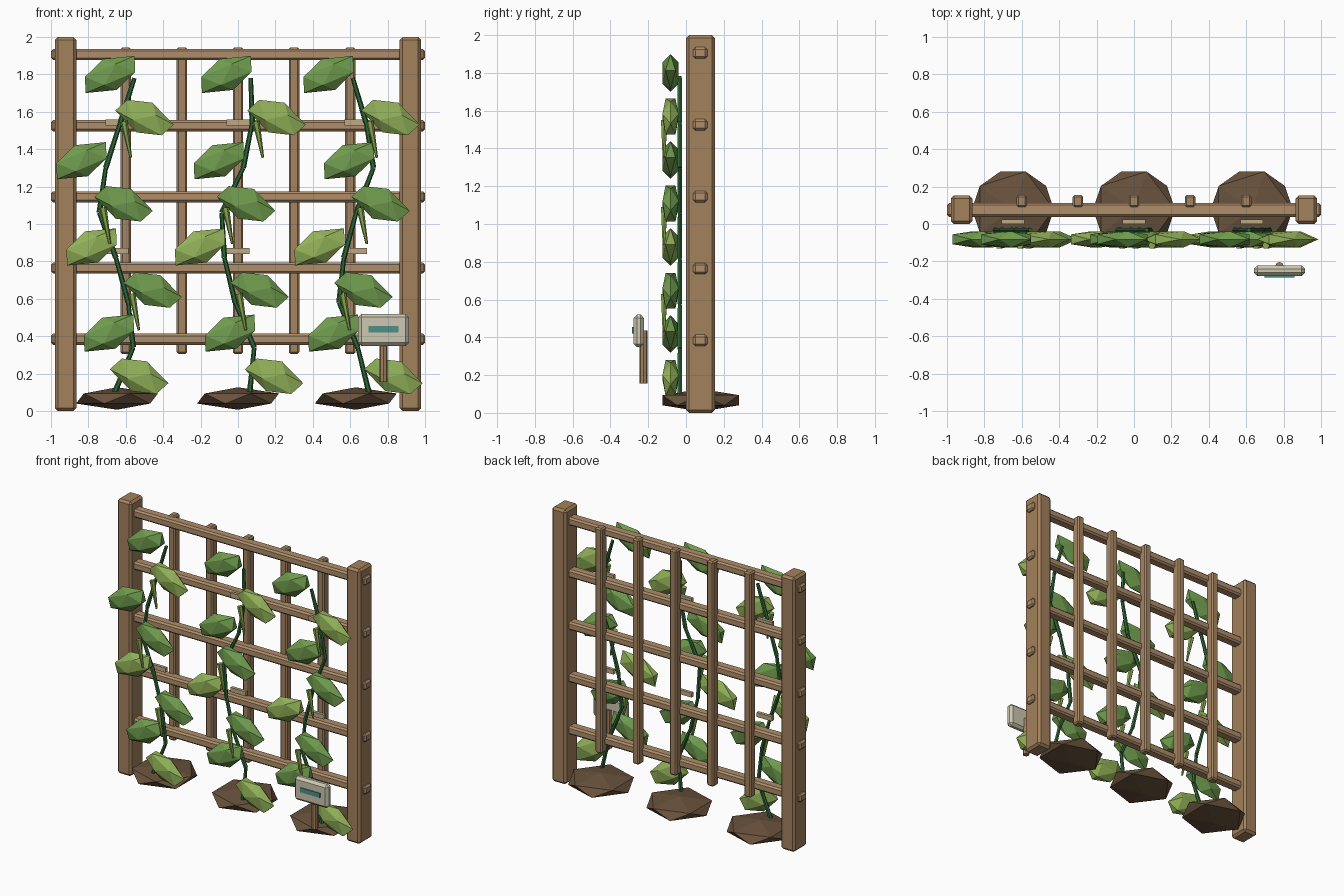
import bpy
from math import radians
from mathutils import Vector

if "Cube" in bpy.data.objects:
    bpy.data.objects.remove(bpy.data.objects["Cube"])


def material(name, rgb):
    m = bpy.data.materials.new(name)
    m.diffuse_color = (*rgb, 1)
    m.use_nodes = True
    m.node_tree.nodes["Principled BSDF"].inputs["Base Color"].default_value = m.diffuse_color
    return m


POST = material("post_wood", (.37, .22, .107))
RAIL = material("rail_wood", (.43, .27, .147))
SLAT = material("slat_wood", (.38, .235, .12))
SOIL = material("soil", (.14, .084, .045))
LEAF = material("leaf_green", (.16, .33, .075))
YOUNG = material("young_leaf_green", (.29, .45, .10))
VINE = material("vine_green", (.03, .14, .04))
POD = material("pod_green", (.25, .39, .075))
TIE = material("tie_tan", (.51, .40, .23))
SIGN = material("sign_cream", (.62, .58, .44))
MARK = material("sign_mark_teal", (.08, .27, .25))


def finish(name, mat):
    ob = bpy.context.object
    ob.name = name
    ob.data.materials.append(mat)
    return ob


def box(name, loc, size, mat, bevel=0.0):
    bpy.ops.mesh.primitive_cube_add(size=1, location=loc)
    ob = finish(name, mat)
    ob.scale = size
    bpy.ops.object.transform_apply(location=False, rotation=False, scale=True)
    if bevel:
        mod = ob.modifiers.new("chamfer", "BEVEL")
        mod.width = bevel
        mod.segments = 1
    return ob


def rod(name, a, b, r1, r2, mat, sides=6):
    a, b = Vector(a), Vector(b)
    d = b - a
    bpy.ops.mesh.primitive_cone_add(vertices=sides, radius1=r1, radius2=r2,
                                    depth=d.length, location=(a + b) / 2)
    ob = finish(name, mat)
    ob.rotation_euler = d.to_track_quat("Z", "Y").to_euler()
    return ob


def lump(name, loc, scale, mat, tilt=0.0):
    bpy.ops.mesh.primitive_ico_sphere_add(subdivisions=1, radius=1, location=loc)
    ob = finish(name, mat)
    ob.scale = scale
    ob.rotation_euler.y = radians(tilt)
    return ob


# Trellis frame
for side, x in (("left", -.922), ("right", .922)):
    box(f"{side}_post", (x, .077, 1.0), (.115, .152, 2.0), POST, .016)
for i in range(5):
    box(f"rail_{i}", (0, .075, .384 + .3805 * i), (2.0, .075, .06), RAIL, .012)
    box(f"slat_{i}", (-.6 + .3 * i, .122, 1.125), (.056, .064, 1.64), SLAT, .01)

# Plants: mound position and sideways position of each vine joint
plants = [
    (-.647, (-.659, -.56, -.587, -.653, -.742, -.707, -.63, -.554)),
    (0.0, (.0625, .087, -.015, -.073, -.087, .028, .076, .068)),
    (.63, (.70, .64, .54, .566, .632, .724, .685, .614)),
]
for p, (bed, xs) in enumerate(plants):
    lump(f"soil_mound_{p}", (bed, .078, .067), (.245, .238, .06), SOIL)
    joints = [(x, -.033, .1 + .24 * i) for i, x in enumerate(xs)]
    for i in range(7):
        rod(f"vine_{p}_{i}", joints[i], joints[i + 1], .015, .012, VINE)
    for i, x in enumerate(xs):
        right = i % 2 == 0
        z = .186 + .2305 * i
        lump(f"leaf_{p}_{i}", (x + (.13 if right else -.13), -.082, z),
             (.174 if right else .178, .05, .09),
             YOUNG if i % 3 == 0 else LEAF, 28 if right else -23)
        # Pods hang beneath the upper right-hand leaves
        if right and i:
            rod(f"pod_{p}_{i}", (x + .02, -.114, z - .02),
                (x + .057, -.118, z - .215), .02, .007, POD)
    for k, z in enumerate((.855, 1.543)):
        box(f"tie_{p}_{k}", (bed, .012, z), (.122, .022, .033), TIE)

# Plant marker
rod("sign_stake", (.778, -.225, .155), (.778, -.225, .435), .022, .022, POST, 8)
box("sign_board", (.778, -.25, .434), (.272, .056, .172), SIGN, .018)
box("sign_mark", (.778, -.279, .437), (.16, .012, .033), MARK)
